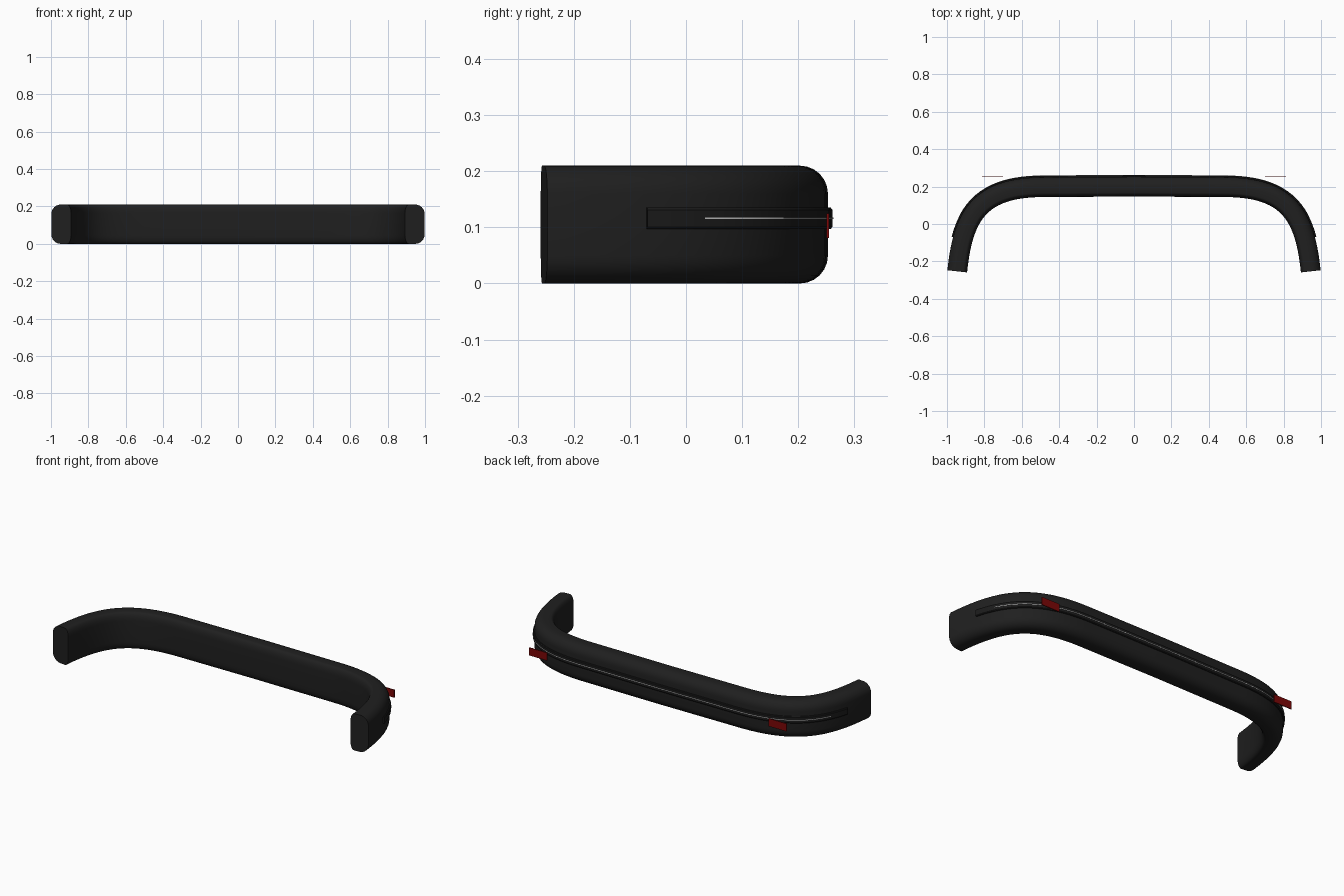
import bpy, bmesh, math
from mathutils import Vector

if "Cube" in bpy.data.objects:
    bpy.data.objects.remove(bpy.data.objects["Cube"])


def material(name, rgb):
    m = bpy.data.materials.new(name)
    m.diffuse_color = (*rgb, 1)
    m.use_nodes = True
    m.node_tree.nodes["Principled BSDF"].inputs["Base Color"].default_value = m.diffuse_color
    return m


black = material("black rubber", (0.014, 0.014, 0.014))
trim = material("dark trim", (0.011, 0.011, 0.011))
silver = material("silver", (0.6, 0.6, 0.6))
red = material("red", (0.2, 0.002, 0.002))


def half_path():
    """Right half of the U-shaped centre line: a flat run, then a swept corner."""
    pts = [Vector((0.5 * i / 5, 0.2 - 0.003 * i / 5)) for i in range(5)]
    a, b, c, d = (Vector(p) for p in ((0.5, 0.197), (0.83, 0.192), (0.915, 0.04), (0.945, -0.253)))
    n = 28
    for i in range(n + 1):
        t = i / n
        s = 1 - t
        pts.append(a * s**3 + b * 3 * s * s * t + c * 3 * s * t * t + d * t**3)
    return pts


def frames():
    """Points and outward normals along the whole centre line."""
    half = half_path()
    pts = [Vector((-p.x, p.y)) for p in reversed(half[1:])] + half
    out = []
    for i, p in enumerate(pts):
        t = (pts[min(i + 1, len(pts) - 1)] - pts[max(i - 1, 0)]).normalized()
        out.append((p, Vector((-t.y, t.x))))
    return out


def sweep(name, section, mat, y_end=-1.0):
    """Sweep a closed (outward, height) section, stopping where the path drops below y_end."""
    bm = bmesh.new()
    rings = []
    for p, n in frames():
        if p.y + n.y * 0.05 < y_end:
            continue
        rings.append([bm.verts.new((p.x + n.x * u, p.y + n.y * u, z)) for u, z in section])
    k = len(section)
    for r, s in zip(rings, rings[1:]):
        for j in range(k):
            bm.faces.new((r[j], r[(j + 1) % k], s[(j + 1) % k], s[j]))
    bm.faces.new(rings[0])
    bm.faces.new(rings[-1])
    bmesh.ops.recalc_face_normals(bm, faces=bm.faces)
    finish(name, bm, mat, True)


def finish(name, bm, mat, smooth=False):
    me = bpy.data.meshes.new(name)
    bm.to_mesh(me)
    bm.free()
    me.materials.append(mat)
    ob = bpy.data.objects.new(name, me)
    bpy.context.collection.objects.link(ob)
    if smooth:
        bpy.context.view_layer.objects.active = ob
        ob.select_set(True)
        bpy.ops.object.shade_smooth_by_angle(angle=math.radians(35))
        ob.select_set(False)


def bar_section():
    """Rounded block: large radius on the outer side, smaller on the inner side."""
    w, h = 0.053, 0.21
    pts = []
    for su, top, ru, rz in ((1, 0, 0.05, 0.05), (1, 1, 0.05, 0.05),
                            (-1, 1, 0.022, 0.045), (-1, 0, 0.022, 0.045)):
        cu, cz = su * (w - ru), (h - rz if top else rz)
        arc = []
        for i in range(7):
            a = math.pi / 2 * i / 6
            arc.append((cu + su * ru * math.sin(a), cz + (1 if top else -1) * rz * math.cos(a)))
        pts += arc if (su > 0) != bool(top) else arc[::-1]
    return pts


def rect(u0, u1, z0, z1):
    return [(u0, z0), (u1, z0), (u1, z1), (u0, z1)]


# Main bar, raised moulding and bright pinstripe
sweep("bumper_bar", bar_section(), black)
sweep("rub_strip", [(0.04, 0.097), (0.058, 0.097), (0.061, 0.101), (0.061, 0.131),
                    (0.058, 0.135), (0.04, 0.135)], trim, -0.095)
sweep("pinstripe", rect(0.05, 0.0625, 0.1145, 0.1175), silver, 0.02)

# Red reflector plates near both corners
for side, sx in (("left", -1), ("right", 1)):
    bm = bmesh.new()
    bmesh.ops.create_cube(bm, size=1)
    for v in bm.verts:
        v.co = Vector((sx * 0.757 + v.co.x * 0.112, 0.2525 + v.co.y * 0.005, 0.103 + v.co.z * 0.044))
    finish(side + "_reflector", bm, red)
